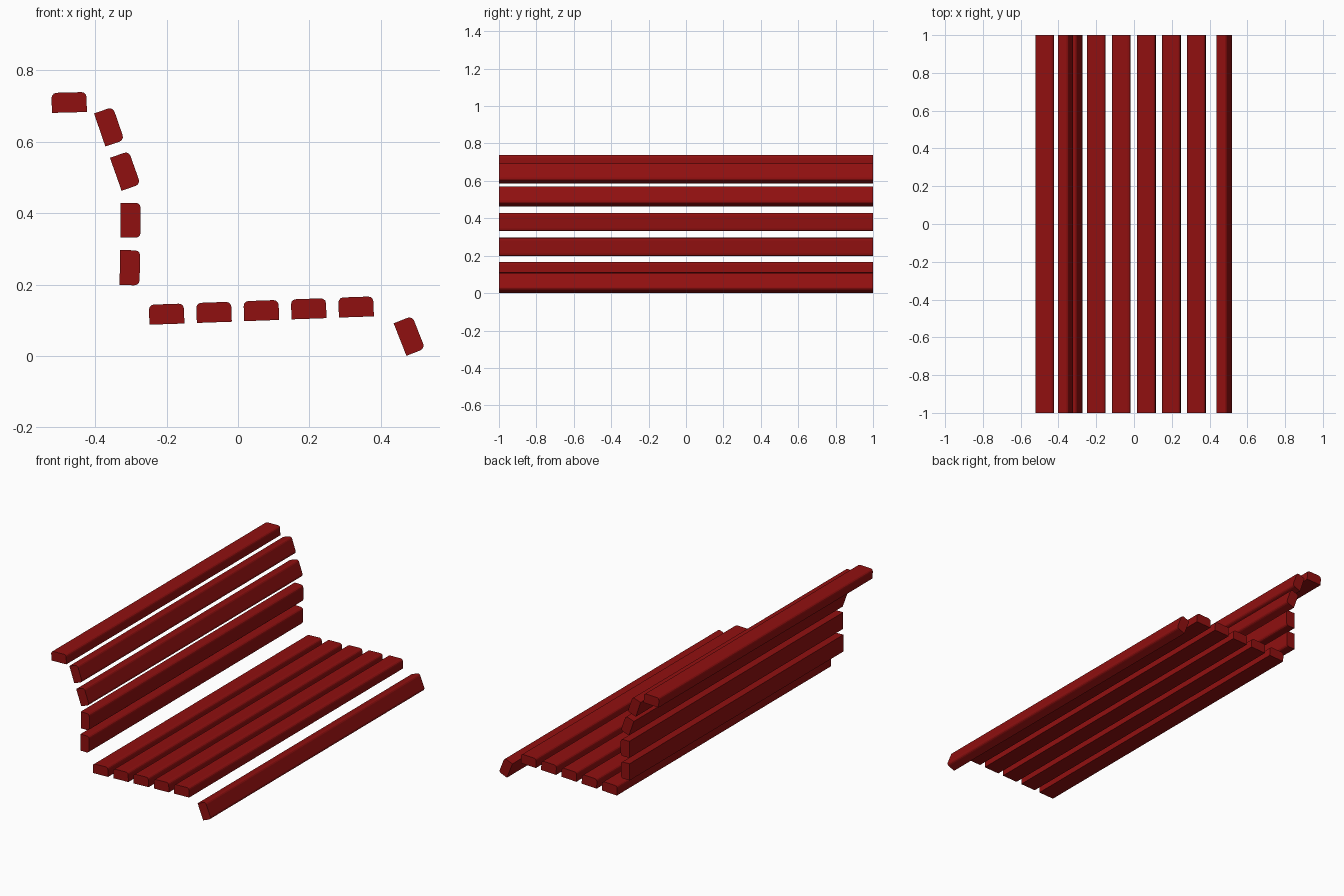
import bpy, bmesh, math

if "Cube" in bpy.data.objects:
    bpy.data.objects.remove(bpy.data.objects["Cube"])

red = bpy.data.materials.new("dark red paint")
red.diffuse_color = (0.28, 0.005, 0.005, 1)
red.use_nodes = True
red.node_tree.nodes["Principled BSDF"].inputs["Base Color"].default_value = red.diffuse_color

W, T, R, LENGTH = 0.098, 0.056, 0.014, 2.0   # slat width, thickness, edge radius


def slat_profile():
    # square underside, two rounded upper edges
    pts = [(-W / 2, -T / 2), (W / 2, -T / 2)]
    for cx, start in ((W / 2 - R, 0), (-W / 2 + R, 90)):
        for i in range(4):
            a = math.radians(start + 30 * i)
            pts.append((cx + R * math.cos(a), T / 2 - R + R * math.sin(a)))
    return pts


def slat(name, x, z, angle):
    # extrude the profile along y, tilted in the xz plane
    c, s = math.cos(math.radians(angle)), math.sin(math.radians(angle))
    bm = bmesh.new()
    verts = [bm.verts.new((x + u * c - v * s, -LENGTH / 2, z + u * s + v * c))
             for u, v in slat_profile()]
    face = bm.faces.new(verts)
    ext = bmesh.ops.extrude_face_region(bm, geom=[face])
    moved = [g for g in ext["geom"] if isinstance(g, bmesh.types.BMVert)]
    bmesh.ops.translate(bm, verts=moved, vec=(0, LENGTH, 0))
    bmesh.ops.recalc_face_normals(bm, faces=bm.faces)
    mesh = bpy.data.meshes.new(name)
    bm.to_mesh(mesh)
    bm.free()
    mesh.materials.append(red)
    obj = bpy.data.objects.new(name, mesh)
    bpy.context.collection.objects.link(obj)


# top rail and backrest
slat("top_rail_slat", -0.473, 0.710, 1.5)
back = [(-0.361, 0.642, -71), (-0.316, 0.518, -70.5),
        (-0.301, 0.380, -90), (-0.303, 0.247, -91)]
for i, (x, z, a) in enumerate(back):
    slat(f"back_slat_{i + 1}", x, z, a)

# seat, rising gently to the front
for i in range(5):
    slat(f"seat_slat_{i + 1}", -0.200 + 0.1327 * i, 0.117 + 0.005 * i, 2)

# drooping front edge
slat("front_edge_slat", 0.480, 0.056, -68.5)
